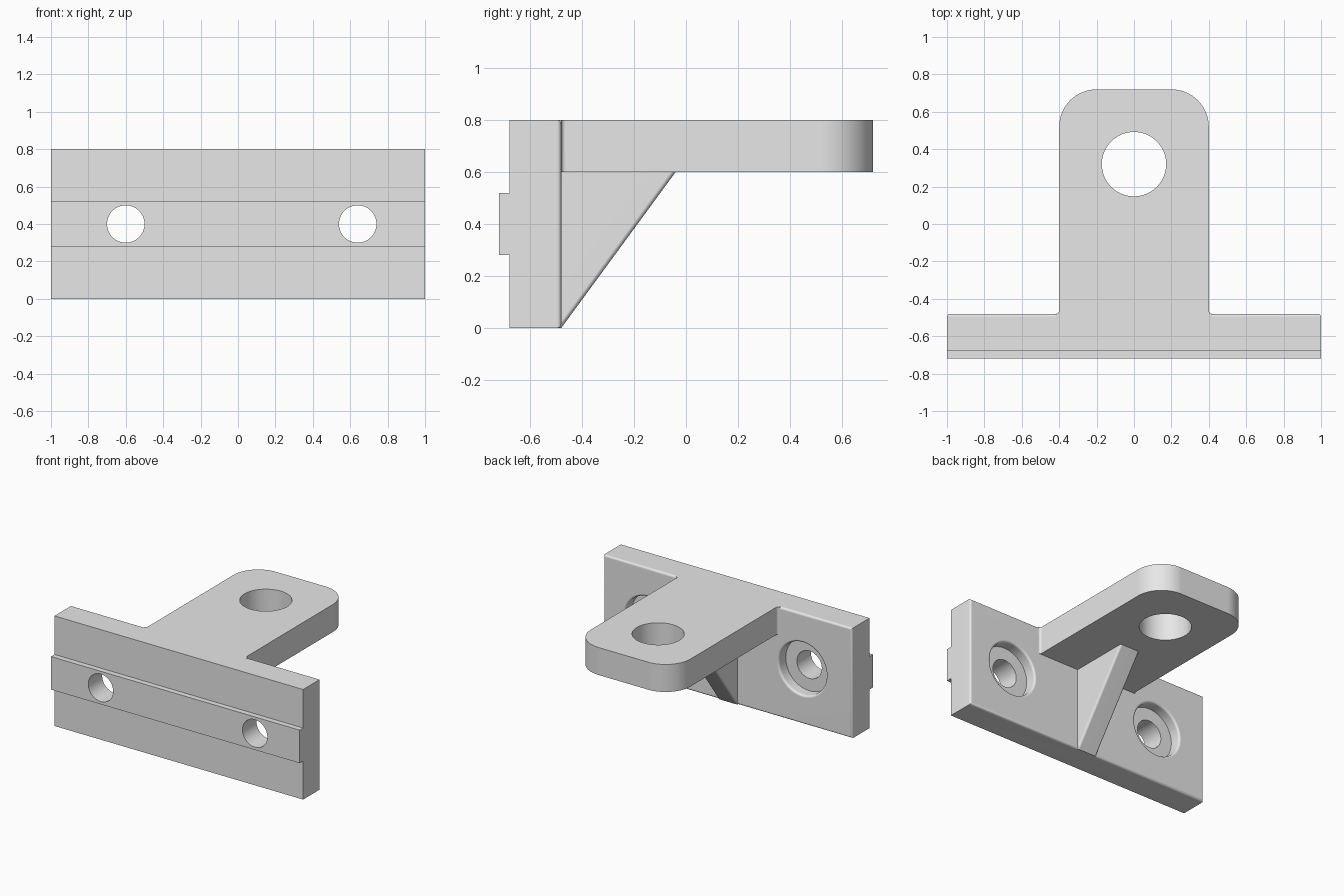
import bpy, bmesh
from math import sin, cos, radians, tau
from mathutils import Vector

cube = bpy.data.objects.get("Cube")
if cube:
    bpy.data.objects.remove(cube, do_unlink=True)

grey = bpy.data.materials.new("plain grey")
grey.use_nodes = True
grey.diffuse_color = (0.8, 0.8, 0.8, 1)
grey.node_tree.nodes["Principled BSDF"].inputs["Base Color"].default_value = (0.8, 0.8, 0.8, 1)

ROUND = 0.016          # small edge rounding
BACK = -0.48           # rear face of the plate
MID = 0.4              # height of the screw holes


def arc(cx, cy, r, start, end, steps):
    angles = [radians(start + (end - start) * i / steps) for i in range(steps + 1)]
    return [(cx + r * cos(a), cy + r * sin(a)) for a in angles]


def finish(name, bm):
    bmesh.ops.recalc_face_normals(bm, faces=bm.faces)
    mesh = bpy.data.meshes.new(name)
    bm.to_mesh(mesh)
    bm.free()
    mesh.materials.append(grey)
    obj = bpy.data.objects.new(name, mesh)
    bpy.context.collection.objects.link(obj)
    return obj


def prism(name, outline, place, low, high, round_rule=None):
    """Extrude an outline; place(u, v, depth) gives the position."""
    bm = bmesh.new()
    base = bm.faces.new([bm.verts.new(place(u, v, low)) for u, v in outline])
    move = Vector(place(0, 0, high)) - Vector(place(0, 0, low))
    new = bmesh.ops.extrude_face_region(bm, geom=[base], use_keep_orig=True)
    bmesh.ops.translate(bm, vec=move, verts=[g for g in new["geom"] if isinstance(g, bmesh.types.BMVert)])
    if round_rule:
        edges = [e for e in bm.edges if round_rule(*[v.co for v in e.verts])]
        bmesh.ops.bevel(bm, geom=edges, offset=ROUND, segments=4, profile=0.5, affect='EDGES')
    return finish(name, bm)


def lathe_y(name, profile, x, z, sides=64):
    """Revolve (radius, y) points around an axis along y."""
    bm = bmesh.new()
    rings = [[bm.verts.new((x + r * cos(tau * i / sides), y, z + r * sin(tau * i / sides)))
              for i in range(sides)] for r, y in profile]
    for a, b in zip(rings, rings[1:]):
        for i in range(sides):
            j = (i + 1) % sides
            bm.faces.new((a[i], a[j], b[j], b[i]))
    bm.faces.new(rings[0])
    bm.faces.new(rings[-1])
    return finish(name, bm)


def along_x(u, v, d):
    return (d, u, v)


def along_z(u, v, d):
    return (u, v, d)


def combine(target, other, operation):
    mod = target.modifiers.new("join", 'BOOLEAN')
    mod.operation = operation
    mod.solver = 'EXACT'
    mod.object = other
    bpy.context.view_layer.objects.active = target
    bpy.ops.object.modifier_apply(modifier=mod.name)
    bpy.data.objects.remove(other, do_unlink=True)


def box_outline(u0, u1, v0, v1):
    return [(u0, v0), (u1, v0), (u1, v1), (u0, v1)]


# Mounting plate with its rear border rounded
bracket = prism("bracket", box_outline(-0.68, BACK, 0, 0.8), along_x, -1, 1,
                lambda a, b: min(a.y, b.y) > BACK - 0.001)

# Locating rail across the front
rail = prism("locating_rail", box_outline(-0.72, -0.6, 0.28, 0.52), along_x, -1, 1)

# Arm: rounded far corners, small fillets where it meets the plate
left = [(-0.4 - ROUND, -0.6)]
left += arc(-0.4 - ROUND, BACK + ROUND, ROUND, -90, 0, 4)
left += arc(-0.2, 0.52, 0.2, 180, 90, 14)
arm = prism("arm", left + [(-x, y) for x, y in reversed(left)], along_z, 0.6, 0.8)

# Gusset under the arm with rounded sloping edges
gusset = prism("gusset", [(-0.56, 0), (BACK, 0), (0.004, 0.66), (-0.56, 0.66)],
               along_x, -0.08, 0.08,
               lambda a, b: abs(a.x - b.x) < 0.01 and min(a.y, b.y) > BACK - 0.01)

for part in (rail, arm, gusset):
    combine(bracket, part, 'UNION')

# Hole through the arm
hole = prism("arm_hole", arc(0, 0.32, 0.172, 0, 354.375, 63), along_z, 0.5, 0.9)
combine(bracket, hole, 'DIFFERENCE')

# Counterbored screw holes with rounded rims
floor = BACK - 0.08
rim = arc(0.19 + ROUND, BACK - ROUND, ROUND, 180, 90, 4)
for x in (-0.6, 0.64):
    profile = [(0.1, -0.8), (0.1, floor), (0.19, floor)] + rim + [(0.19 + ROUND, BACK + 0.02)]
    combine(bracket, lathe_y("screw_hole", profile, x, MID), 'DIFFERENCE')

# Tidy coplanar seams, then smooth the round surfaces
bm = bmesh.new()
bm.from_mesh(bracket.data)
bmesh.ops.remove_doubles(bm, verts=bm.verts, dist=0.0001)
bmesh.ops.dissolve_limit(bm, angle_limit=radians(0.5), verts=bm.verts, edges=bm.edges)
bm.to_mesh(bracket.data)
bm.free()

bpy.ops.object.select_all(action='DESELECT')
bracket.select_set(True)
bpy.context.view_layer.objects.active = bracket
bpy.ops.object.shade_smooth_by_angle(angle=radians(30))
weighted = bracket.modifiers.new("even shading", 'WEIGHTED_NORMAL')
weighted.keep_sharp = True
